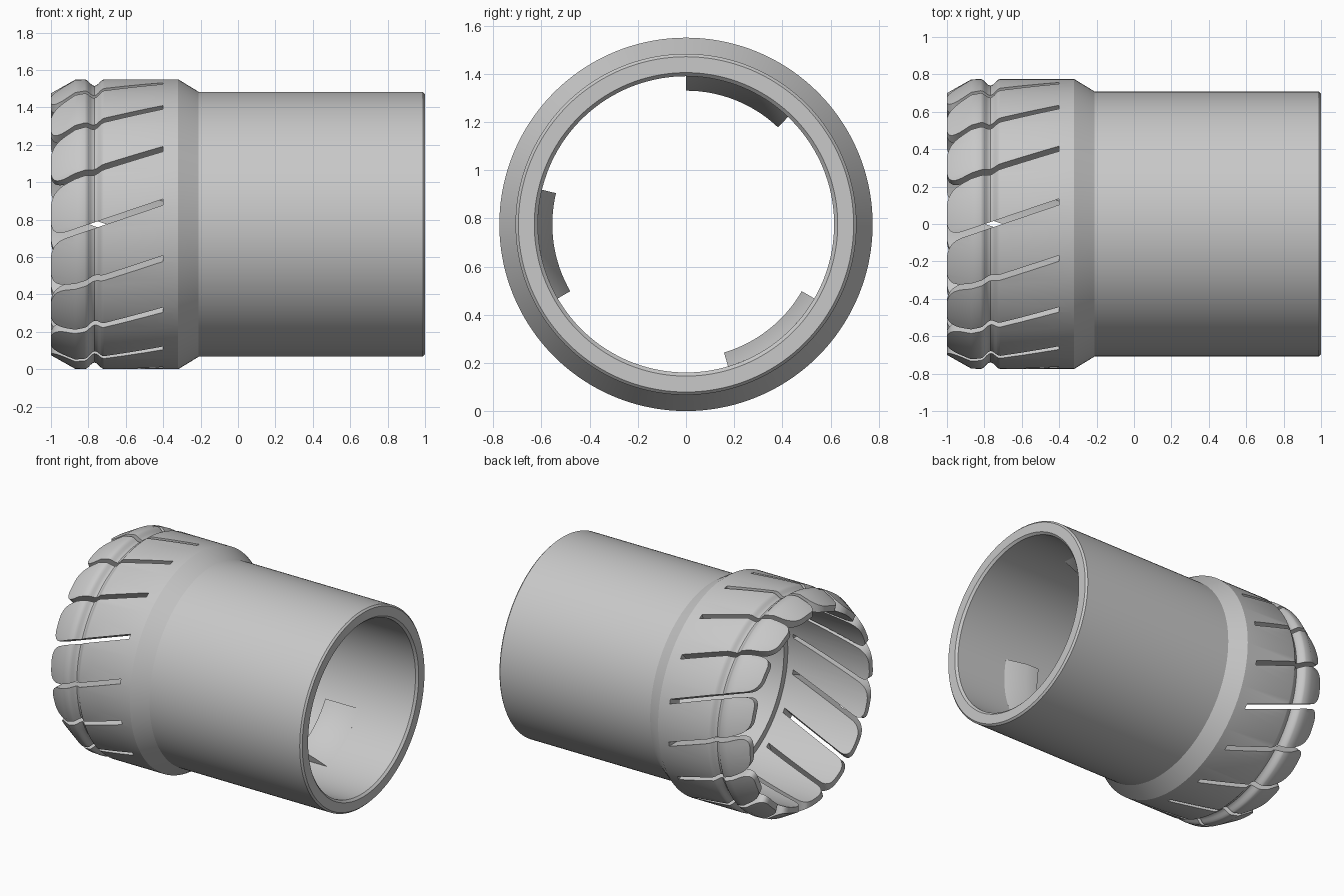
import bpy, bmesh, math
from mathutils import Matrix, Vector

if "Cube" in bpy.data.objects:
    bpy.data.objects.remove(bpy.data.objects["Cube"], do_unlink=True)

AXIS_Z = 0.775      # height of the tube axis
SLOTS = 16
LUGS = 3

grey = bpy.data.materials.new("plain grey")
grey.use_nodes = True
grey.diffuse_color = (0.58, 0.58, 0.58, 1)
grey.node_tree.nodes["Principled BSDF"].inputs["Base Color"].default_value = (0.58, 0.58, 0.58, 1)


def make_object(name, bm):
    bmesh.ops.recalc_face_normals(bm, faces=bm.faces)
    mesh = bpy.data.meshes.new(name)
    bm.to_mesh(mesh)
    bm.free()
    mesh.materials.append(grey)
    obj = bpy.data.objects.new(name, mesh)
    obj.location.z = AXIS_Z
    bpy.context.collection.objects.link(obj)
    return obj


def sweep(bm, profile, start, end, steps):
    """Sweep a closed (x, radius) profile around the x axis."""
    full = end - start >= 360
    rings = []
    for i in range(steps if full else steps + 1):
        a = math.radians(start + (end - start) * i / steps)
        rings.append([bm.verts.new((x, r * math.cos(a), r * math.sin(a))) for x, r in profile])
    pairs = list(zip(rings, rings[1:]))
    if full:
        pairs.append((rings[-1], rings[0]))
    else:
        bm.faces.new(rings[0])
        bm.faces.new(rings[-1])
    n = len(profile)
    for p, q in pairs:
        for j in range(n):
            k = (j + 1) % n
            bm.faces.new((p[j], p[k], q[k], q[j]))


def smooth(obj):
    bpy.ops.object.select_all(action='DESELECT')
    obj.select_set(True)
    bpy.context.view_layer.objects.active = obj
    bpy.ops.object.shade_smooth_by_angle(angle=math.radians(28))


# Sleeve: tube, flared collar with a rounded groove, stepped bore
groove = []
for i in range(11):
    t = i / 10
    groove.append((-0.82 + 0.105 * t, 0.775 - 0.035 * (1 - math.cos(2 * math.pi * t)) / 2))
outer = [(-1, 0.7), (-0.87, 0.773)] + groove + [
    (-0.32, 0.775), (-0.21, 0.708), (0.988, 0.708), (1, 0.696)]
inner = [(1, 0.63), (0.985, 0.615), (-0.35, 0.615), (-0.35, 0.66), (-1, 0.66)]
bm = bmesh.new()
sweep(bm, outer + inner, 0, 360, 144)
sleeve = make_object("slotted_sleeve", bm)

# Slanted slots whose mouths round off the finger tips
SLOPE, HALF, ROUND = 0.34, 0.016, 0.085


def slot_side(sign):
    """Edge of one slot from its closed end to beyond the rim."""
    def edge(x):
        return Vector((x, SLOPE * (x + 0.75) + sign * HALF))
    corner = edge(-1)
    a, b = edge(-1 + ROUND), corner + Vector((0, sign * ROUND))
    pts = [edge(-0.4)]
    for i in range(9):
        t = i / 8
        pts.append(a * (1 - t) ** 2 + corner * 2 * t * (1 - t) + b * t * t)
    return pts + [b + Vector((-0.1, 0))]


outline = slot_side(1) + slot_side(-1)[::-1]
bm = bmesh.new()
for s in range(SLOTS):
    turn = Matrix.Rotation(2 * math.pi * s / SLOTS, 3, 'X')
    near, far = [[bm.verts.new(turn @ Vector((x, y, z))) for x, z in outline]
                 for y in (-0.6, -0.9)]
    bm.faces.new(near)
    bm.faces.new(far)
    for j in range(len(outline)):
        k = (j + 1) % len(outline)
        bm.faces.new((near[j], near[k], far[k], far[j]))
cutter = make_object("slot_cutter", bm)
cutter.hide_render = True

cut = sleeve.modifiers.new("slots", 'BOOLEAN')
cut.operation = 'DIFFERENCE'
cut.solver = 'EXACT'
cut.object = cutter
bpy.context.view_layer.objects.active = sleeve
sleeve.select_set(True)
bpy.ops.object.modifier_apply(modifier=cut.name)
bpy.data.objects.remove(cutter, do_unlink=True)
smooth(sleeve)

# Ramped locking lugs inside the bore
lug_profile = [(0.59, 0.615), (0.455, 0.555), (0.36, 0.555), (0.36, 0.64), (0.59, 0.64)]
for i in range(LUGS):
    bm = bmesh.new()
    start = 46.5 + 360 / LUGS * i
    sweep(bm, lug_profile, start, start + 43.5, 16)
    smooth(make_object(f"locking_lug_{i + 1}", bm))
